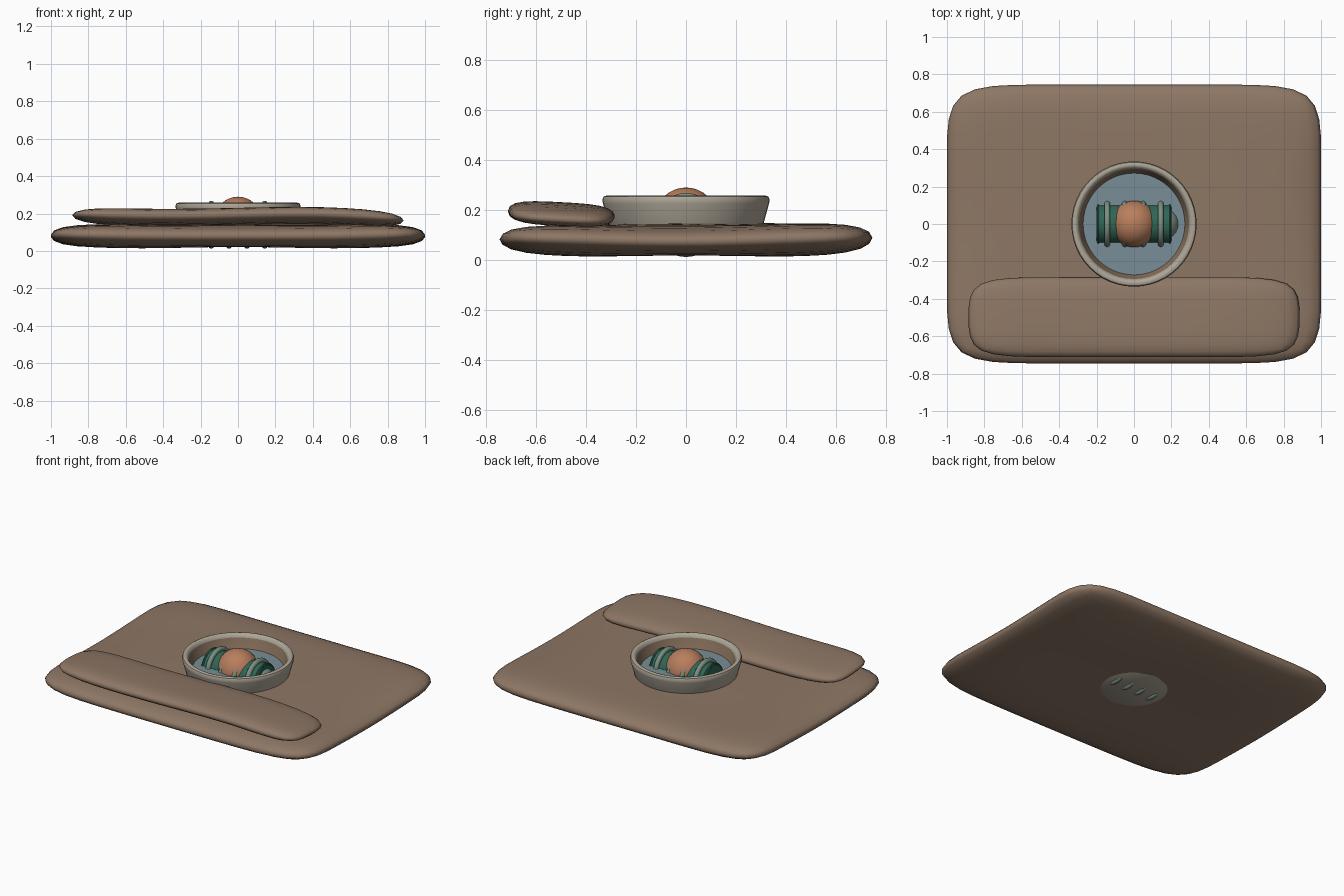
import bpy, bmesh, math
from mathutils import Matrix

if "Cube" in bpy.data.objects:
    bpy.data.objects.remove(bpy.data.objects["Cube"])


def material(name, rgb):
    m = bpy.data.materials.new(name)
    m.diffuse_color = (*rgb, 1)
    m.use_nodes = True
    m.node_tree.nodes["Principled BSDF"].inputs["Base Color"].default_value = m.diffuse_color
    return m


CLOTH = material("cloth", (0.27, 0.185, 0.13))
CLAY = material("clay", (0.42, 0.38, 0.31))
LINING = material("lining", (0.25, 0.17, 0.11))
WATER = material("water", (0.19, 0.27, 0.31))
GREEN = material("green", (0.03, 0.13, 0.09))
SAGE = material("sage", (0.20, 0.28, 0.23))
ORANGE = material("orange", (0.48, 0.21, 0.11))


def finish(name, bm, mat, angle=40):
    bmesh.ops.recalc_face_normals(bm, faces=bm.faces)
    me = bpy.data.meshes.new(name)
    bm.to_mesh(me)
    bm.free()
    ob = bpy.data.objects.new(name, me)
    bpy.context.collection.objects.link(ob)
    me.materials.append(mat)
    bpy.ops.object.select_all(action='DESELECT')
    ob.select_set(True)
    bpy.context.view_layer.objects.active = ob
    bpy.ops.object.shade_smooth_by_angle(angle=math.radians(angle))
    return ob


def slab(name, hx, hy, nx, ny, cy, thick, height):
    """Soft padded slab: a coarse grid cage, rumpled by height(), then subdivided."""
    hx /= 1 - 2 / nx / 24
    hy /= 1 - 2 / ny / 24
    bm = bmesh.new()
    layers = []
    for side in (-0.5, 0.5):
        layers.append([[bm.verts.new((hx * u, cy + hy * v, height(u, v, side) + side * thick))
                        for v in [2 * j / ny - 1 for j in range(ny + 1)]]
                       for u in [2 * i / nx - 1 for i in range(nx + 1)]])
    for g in layers:
        for i in range(nx):
            for j in range(ny):
                bm.faces.new((g[i][j], g[i + 1][j], g[i + 1][j + 1], g[i][j + 1]))
    # side wall joining the two layers
    loop = ([(i, 0) for i in range(nx)] + [(nx, j) for j in range(ny)] +
            [(i, ny) for i in range(nx, 0, -1)] + [(0, j) for j in range(ny, 0, -1)])
    lo, hi = layers
    for (a, b), (c, d) in zip(loop, loop[1:] + loop[:1]):
        bm.faces.new((lo[a][b], lo[c][d], hi[c][d], hi[a][b]))
    ob = finish(name, bm, CLOTH, 180)
    mod = ob.modifiers.new("soften", 'SUBSURF')
    mod.levels = mod.render_levels = 2
    return ob


def lathe(name, profile, mat, seg=48, axis='Z', at=(0, 0, 0), angle=40):
    """Revolve (radius, height) points; axis X lays the part on its side."""
    bm = bmesh.new()
    vs = [bm.verts.new((r, 0, z)) for r, z in profile]
    es = [bm.edges.new(p) for p in zip(vs, vs[1:])]
    bmesh.ops.spin(bm, geom=vs + es, cent=(0, 0, 0), axis=(0, 0, 1),
                   angle=2 * math.pi, steps=seg, use_duplicate=False)
    bmesh.ops.remove_doubles(bm, verts=bm.verts, dist=1e-5)
    if axis == 'X':
        bm.transform(Matrix.Rotation(math.pi / 2, 4, 'Y'))
    bm.transform(Matrix.Translation(at))
    return finish(name, bm, mat, angle)


def arc(r, c, z, n=12, full=2 * math.pi, start=0):
    return [(c + r * math.cos(start + full * i / n), z + r * math.sin(start + full * i / n))
            for i in range(n + 1)]


# folded blanket: lower layer and front flap
def blanket_height(u, v, side):
    if abs(u) == 0.5 and abs(v) == 0.5:
        return 0.078 if side > 0 else 0.058
    if abs(u) == 1 and abs(v) == 1:
        return 0.095
    if abs(u) == 1 and v == 0:
        return 0.07
    if u == 0 and v == 0:
        return 0.097
    return 0.085 + 0.008 * v * (side > 0)


def flap_height(u, v, side):
    return 0.183 - 0.012 * v + {-1: 0.008, -0.5: -0.008, 0: 0.0, 0.5: 0.012, 1: -0.022}[u]


slab("blanket", 1.0, 0.745, 4, 4, 0, 0.118, blanket_height)
slab("blanket_flap", 0.885, 0.213, 4, 2, -0.498, 0.085, flap_height)

# bowl with rounded rim, brown lining and water
lathe("bowl", [(0, 0.025), (0.20, 0.025), (0.27, 0.07), (0.31, 0.145), (0.332, 0.225),
               (0.335, 0.24), (0.33, 0.253), (0.318, 0.258), (0.306, 0.255), (0.298, 0.245),
               (0.294, 0.235)], CLAY)
lathe("bowl_lining", [(0.294, 0.235), (0.27, 0.165), (0.23, 0.08), (0.18, 0.045), (0, 0.045)], LINING)
lathe("water", [(0, 0.172), (0.272, 0.172), (0.272, 0.165), (0, 0.165)], WATER)

# floating banded capsule
lathe("tube_body", [(0, -0.2), (0.097, -0.2), (0.105, -0.192), (0.105, 0.192), (0.097, 0.2), (0, 0.2)],
      GREEN, 32, 'X', (0, 0, 0.14))
for i, x in enumerate((-0.143, -0.048, 0.048, 0.143)):
    lathe(f"tube_ring_{i + 1}", arc(0.016, 0.112, 0, 10), SAGE, 32, 'X', (x, 0, 0.14))
for x in (-0.19, 0.19):
    lathe("tube_edge_band", arc(0.008, 0.102, 0, 8), GREEN, 32, 'X', (x, 0, 0.14))
lathe("tube_cap", arc(0.09, 0, 0, 14, math.pi, -math.pi / 2), SAGE, 28, 'X', (0.152, 0, 0.14))
lathe("middle_ball", arc(0.125, 0, 0, 16, math.pi, -math.pi / 2), ORANGE, 32, 'Z', (0, 0, 0.165))
